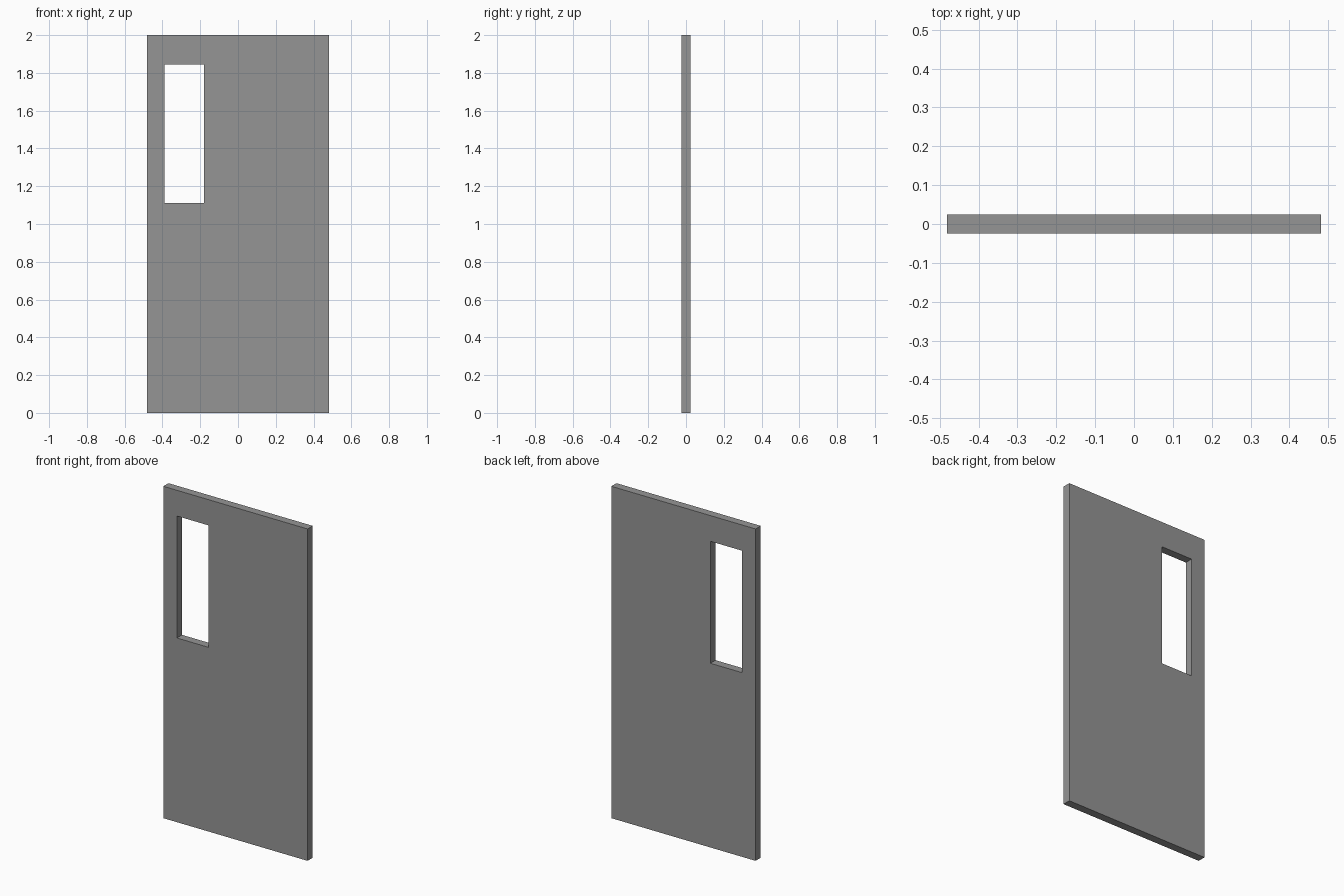
import bpy, bmesh

if "Cube" in bpy.data.objects:
    bpy.data.objects.remove(bpy.data.objects["Cube"])

# Overall door size and window opening
W, T, H = 0.481, 0.0245, 2.0
XS = (-W, -0.39, -0.18, W)
ZS = (0.0, 1.11, 1.845, H)

# Door panel: 3x3 grid profile without the window cell, extruded through the thickness
bm = bmesh.new()
grid = [[bm.verts.new((x, -T, z)) for z in ZS] for x in XS]
for i in range(3):
    for j in range(3):
        if (i, j) != (1, 1):
            bm.faces.new((grid[i][j], grid[i + 1][j], grid[i + 1][j + 1], grid[i][j + 1]))
res = bmesh.ops.extrude_face_region(bm, geom=bm.faces[:], use_keep_orig=True)
bmesh.ops.translate(bm, vec=(0, 2 * T, 0),
                    verts=[g for g in res["geom"] if isinstance(g, bmesh.types.BMVert)])
bmesh.ops.recalc_face_normals(bm, faces=bm.faces[:])

mesh = bpy.data.meshes.new("door_panel")
bm.to_mesh(mesh)
bm.free()

# Plain grey paint
grey = bpy.data.materials.new("door_grey")
grey.diffuse_color = (0.3, 0.3, 0.3, 1)
grey.use_nodes = True
grey.node_tree.nodes["Principled BSDF"].inputs["Base Color"].default_value = grey.diffuse_color
mesh.materials.append(grey)

door = bpy.data.objects.new("door_panel", mesh)
bpy.context.collection.objects.link(door)
